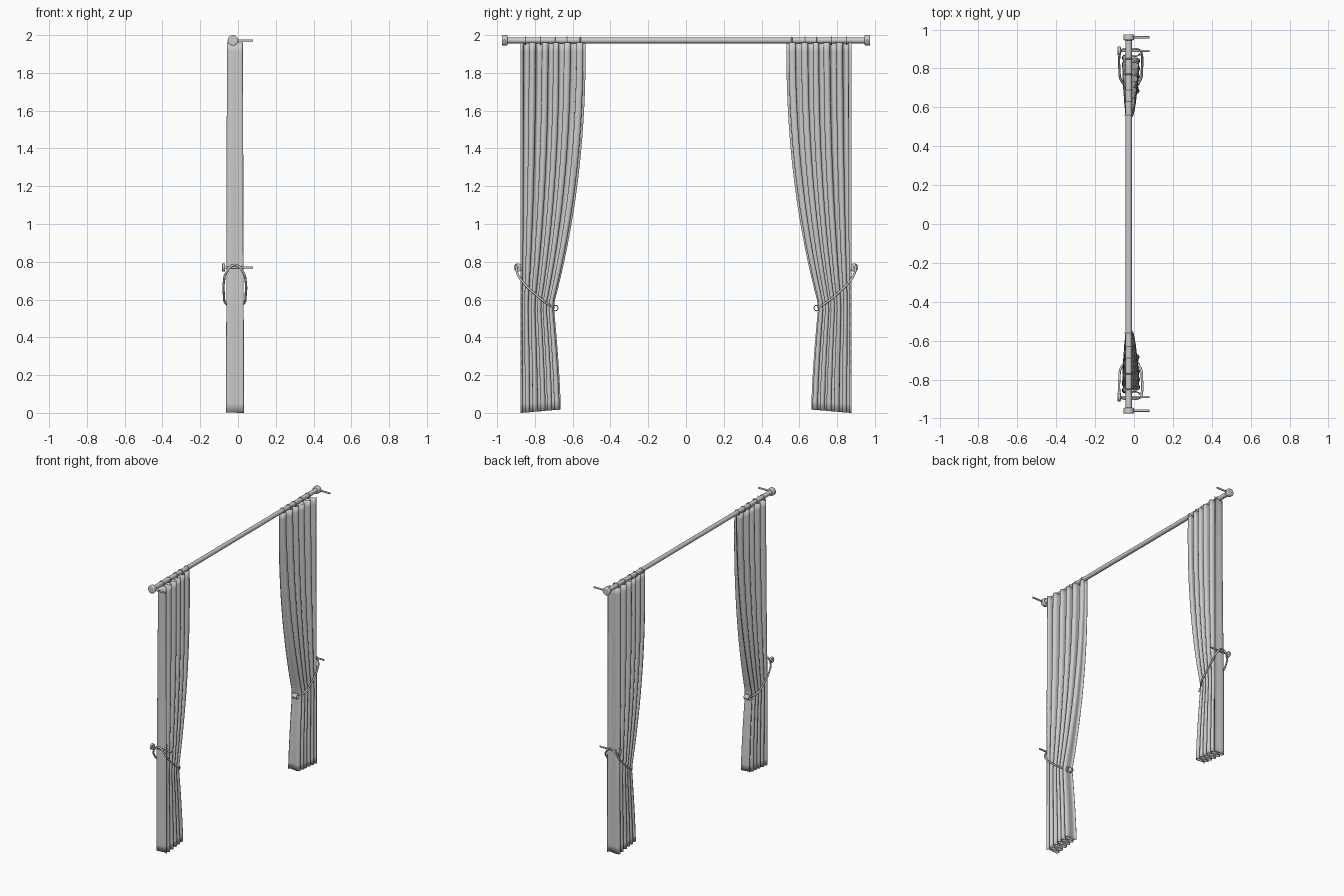
import bpy, bmesh, math
from mathutils import Vector

cube = bpy.data.objects.get("Cube")
if cube:
    bpy.data.objects.remove(cube, do_unlink=True)

grey = bpy.data.materials.new("plain grey")
grey.use_nodes = True
COLOUR = (0.6, 0.6, 0.6, 1)
grey.diffuse_color = COLOUR
grey.node_tree.nodes["Principled BSDF"].inputs["Base Color"].default_value = COLOUR

ROD_X, ROD_Z = -0.027, 1.972
OUTER, TIE_Z, TOP_Z = 0.88, 0.57, 1.962


def finish(ob, angle=40):
    ob.data.materials.append(grey)
    bpy.ops.object.select_all(action='DESELECT')
    ob.select_set(True)
    bpy.context.view_layer.objects.active = ob
    bpy.ops.object.shade_smooth_by_angle(angle=math.radians(angle))
    return ob


def cylinder(name, start, end, radius, bevel=0, sides=24):
    a, b = Vector(start), Vector(end)
    bpy.ops.mesh.primitive_cylinder_add(vertices=sides, radius=radius, depth=(b - a).length,
                                        location=(a + b) / 2,
                                        rotation=(b - a).to_track_quat('Z', 'Y').to_euler())
    ob = bpy.context.object
    ob.name = name
    if bevel:
        mod = ob.modifiers.new("rounding", 'BEVEL')
        mod.width, mod.segments = bevel, 3
    return finish(ob)


def inner_edge(z):
    # Drapes inward down to the tie, then flares slightly to the hem
    if z > TIE_Z:
        return 0.535 + 0.17 * (1 - (z - TIE_Z) / (TOP_Z - TIE_Z)) ** 2.2
    return 0.667 + 0.038 * (z / TIE_Z) ** 1.5


def curtain(name, side):
    cols, rows, folds = 150, 40, 5.5
    bm = bmesh.new()
    grid = []
    for r in range(rows + 1):
        t = r / rows
        line = []
        for c in range(cols + 1):
            u = c / cols
            z = TOP_Z * t + 0.018 * u * (1 - t) ** 3
            width = OUTER - inner_edge(z)
            phase = math.tau * folds * u + 0.5 * math.sin(9 * u + 1.5 * t) * math.sin(math.pi * u)
            # Shallower folds near the free edge, most of all at the top
            depth = 0.047 - 0.006 * t - (0.004 + 0.024 * t) * u * u
            depth *= 1 - 0.12 * u * math.sin(17 * u + 2 * t) ** 2
            x = -0.016 - 0.008 * t * u + depth * math.cos(phase)
            y = OUTER - 0.004 - width * u - 0.2 * width / folds * math.sin(2 * phase) * (1 - 0.5 * t)
            line.append(bm.verts.new((x, side * y, z)))
        grid.append(line)
    for lower, upper in zip(grid, grid[1:]):
        for c in range(cols):
            bm.faces.new((lower[c], lower[c + 1], upper[c + 1], upper[c]))
    bmesh.ops.recalc_face_normals(bm, faces=bm.faces)
    mesh = bpy.data.meshes.new(name)
    bm.to_mesh(mesh)
    bm.free()
    ob = bpy.data.objects.new(name, mesh)
    bpy.context.collection.objects.link(ob)
    mod = ob.modifiers.new("cloth thickness", 'SOLIDIFY')
    mod.thickness = 0.002
    mod.offset = 0
    return finish(ob, 60)


def rope(name, points, radius):
    data = bpy.data.curves.new(name, 'CURVE')
    data.dimensions = '3D'
    data.bevel_depth, data.bevel_resolution, data.resolution_u = radius, 3, 8
    spline = data.splines.new('BEZIER')
    spline.bezier_points.add(len(points) - 1)
    for bp, p in zip(spline.bezier_points, points):
        bp.co = p
        bp.handle_left_type = bp.handle_right_type = 'AUTO'
    spline.use_cyclic_u = True
    data.materials.append(grey)
    ob = bpy.data.objects.new(name, data)
    bpy.context.collection.objects.link(ob)


cylinder("curtain_rod", (ROD_X, -0.95, ROD_Z), (ROD_X, 0.95, ROD_Z), 0.016)

for label, s in (("left", 1), ("right", -1)):
    # Rod end cap and wall bracket
    cylinder(label + "_finial", (ROD_X, s * 0.945, ROD_Z), (ROD_X, s * 0.975, ROD_Z), 0.028, 0.006)
    cylinder(label + "_rod_bracket", (ROD_X, s * 0.96, ROD_Z), (0.08, s * 0.96, ROD_Z), 0.006, sides=12)

    # Cloth and its hanging rings
    curtain(label + "_curtain", s)
    for y in (0.56, 0.63, 0.69, 0.77, 0.85):
        bpy.ops.mesh.primitive_torus_add(major_radius=0.019, minor_radius=0.003, major_segments=24,
                                         minor_segments=8, location=(ROD_X, s * y, ROD_Z - 0.002),
                                         rotation=(math.pi / 2, 0, 0))
        bpy.context.object.name = label + "_curtain_ring"
        finish(bpy.context.object)

    # Tieback peg, knob and rope
    cylinder(label + "_tieback_peg", (-0.075, s * 0.89, 0.77), (0.08, s * 0.89, 0.77), 0.006, sides=12)
    cylinder(label + "_tieback_knob", (-0.084, s * 0.89, 0.77), (-0.068, s * 0.89, 0.77), 0.022, 0.004)
    strand = [(0.030, 0.893, 0.74), (0.040, 0.87, 0.70), (0.041, 0.80, 0.63), (0.027, 0.73, 0.575)]
    front = [(-0.034 - x, y, z) for x, y, z in reversed(strand)]
    loop = [(-0.017, 0.90, 0.783)] + strand + [(-0.017, 0.70, 0.558)] + front
    rope(label + "_tieback_rope", [(x, s * y, z) for x, y, z in loop], 0.006)

    # Small open band gathering the rope at the free edge
    bpy.ops.mesh.primitive_cylinder_add(vertices=20, radius=0.017, depth=0.04, end_fill_type='NOTHING',
                                        location=(-0.017, s * 0.692, 0.555),
                                        rotation=(0, math.pi / 2, 0))
    band = bpy.context.object
    band.name = label + "_tieback_band"
    band.modifiers.new("band thickness", 'SOLIDIFY').thickness = 0.005
    finish(band)
